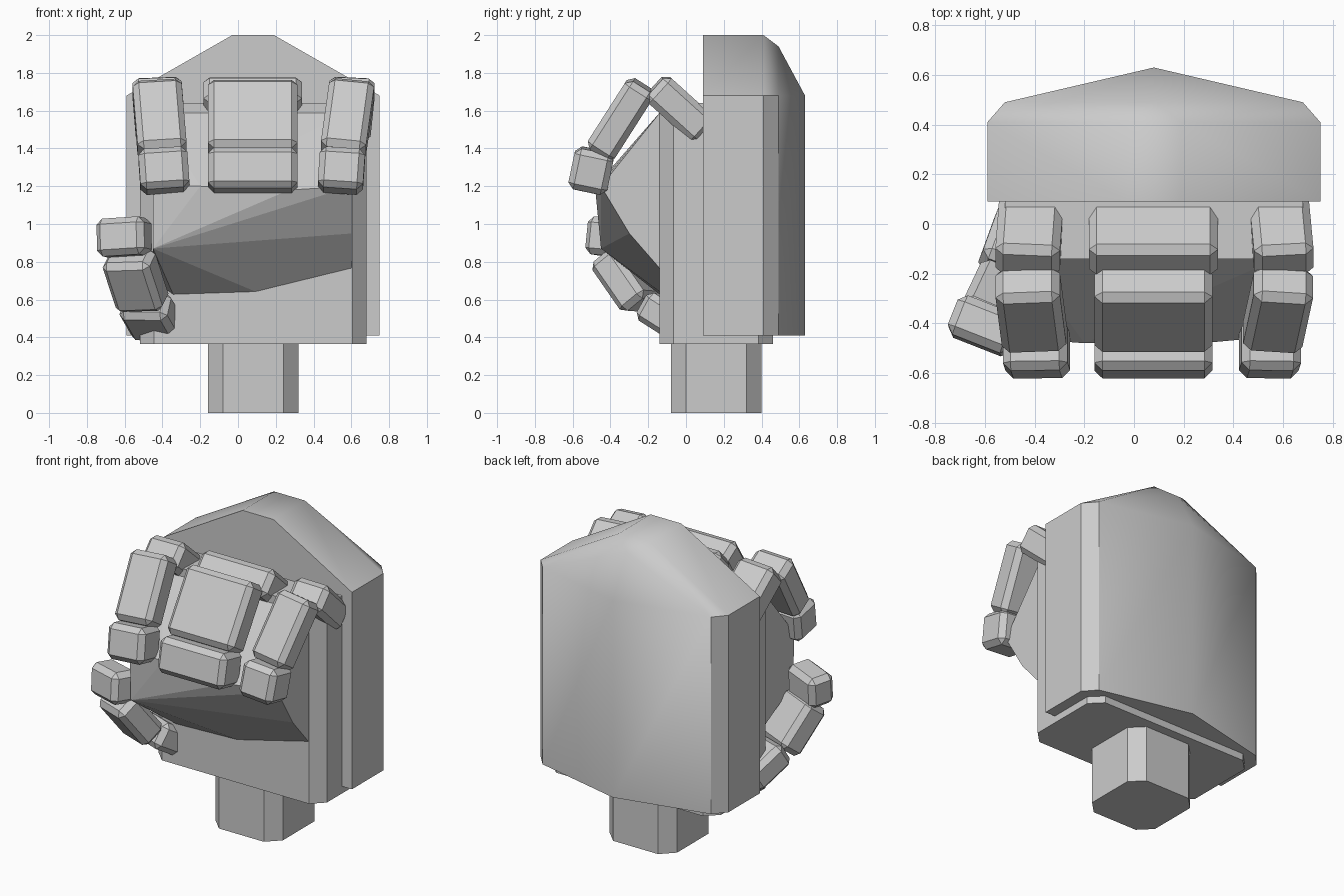
import bpy, bmesh, math
from mathutils import Vector, Matrix

if "Cube" in bpy.data.objects:
    bpy.data.objects.remove(bpy.data.objects["Cube"], do_unlink=True)

GREY = (0.6, 0.6, 0.6, 1)
metal = bpy.data.materials.new("plain grey")
metal.use_nodes = True
metal.diffuse_color = GREY
metal.node_tree.nodes["Principled BSDF"].inputs["Base Color"].default_value = GREY


def finish(name, bm, smooth=False):
    bmesh.ops.recalc_face_normals(bm, faces=bm.faces)
    mesh = bpy.data.meshes.new(name)
    bm.to_mesh(mesh)
    bm.free()
    mesh.materials.append(metal)
    obj = bpy.data.objects.new(name, mesh)
    bpy.context.collection.objects.link(obj)
    if smooth:
        bpy.ops.object.select_all(action='DESELECT')
        obj.select_set(True)
        bpy.context.view_layer.objects.active = obj
        bpy.ops.object.shade_smooth_by_angle(angle=math.radians(30))
    return obj


def hull(name, points, smooth=False):
    bm = bmesh.new()
    for p in points:
        bm.verts.new(p)
    result = bmesh.ops.convex_hull(bm, input=bm.verts)
    loose = [v for v in result["geom_interior"] if isinstance(v, bmesh.types.BMVert)]
    bmesh.ops.delete(bm, geom=loose, context='VERTS')
    bmesh.ops.dissolve_limit(bm, angle_limit=0.01, verts=bm.verts, edges=bm.edges)
    return finish(name, bm, smooth)


def chamfered_block(name, x0, x1, y0, y1, z0, z1, c):
    """Upright block with chamfered vertical corners."""
    outline = [(x0 + c, y0), (x1 - c, y0), (x1, y0 + c), (x1, y1 - c),
               (x1 - c, y1), (x0 + c, y1), (x0, y1 - c), (x0, y0 + c)]
    return hull(name, [(x, y, z) for x, y in outline for z in (z0, z1)])


def segment(name, start, end, width, thick, side=(1, 0, 0), bevel=0.032):
    """Bevelled block running from start to end, its width along side."""
    a, b = Vector(start), Vector(end)
    axis = (b - a).normalized()
    across = Vector(side)
    across = (across - axis * across.dot(axis)).normalized()
    depth = axis.cross(across)
    turn = Matrix((across, depth, axis)).transposed().to_4x4()
    size = Matrix.Diagonal((width, thick, (b - a).length, 1))
    bm = bmesh.new()
    bmesh.ops.create_cube(bm, size=1, matrix=Matrix.Translation((a + b) / 2) @ turn @ size)
    bmesh.ops.bevel(bm, geom=bm.edges[:], offset=bevel, segments=1, affect='EDGES')
    return finish(name, bm)


# Wrist and palm
chamfered_block("wrist", -0.16, 0.32, -0.08, 0.40, 0, 0.38, 0.08)
chamfered_block("palm", -0.52, 0.68, -0.14, 0.46, 0.365, 1.64, 0.075)

# Armoured back of the hand, with a peaked top and a central ridge
MID = 0.08
shell = [(MID, 0.63, 0.41), (MID, 0.63, 1.68), (MID, 0.49, 1.94)]
for s in (-1, 1):
    for y in (0.09, 0.41):
        shell += [(MID + s * x, y, z) for x, z in ((0.67, 0.41), (0.67, 1.68), (0.11, 2.0))]
    shell += [(MID + s * 0.6, 0.49, z) for z in (0.41, 1.68)]
hull("back_plate", shell, smooth=True)

# Faceted pad bulging out of the palm
hull("palm_pad", [
    (-0.45, -0.45, 0.87), (0.6, -0.30, 0.95), (0.6, -0.13, 0.755),
    (0.11, -0.13, 0.635), (-0.34, -0.13, 0.62), (-0.45, -0.13, 0.7),
    (-0.45, -0.46, 1.2), (-0.2, -0.48, 1.2), (0.27, -0.48, 1.18), (0.6, -0.45, 1.2),
    (-0.45, -0.13, 1.6), (0.6, -0.13, 1.6)])

# Curled fingers: width and x at the knuckle, middle joint and tip
fingers = {
    "index_finger": (0.26, -0.41, -0.43, -0.40, -0.385),
    "middle_finger": (0.475, 0.078, 0.078, 0.078, 0.078),
    "little_finger": (0.24, 0.58, 0.605, 0.555, 0.54),
}
for name, (w, xa, xb, xc, xd) in fingers.items():
    extra = 0.045 if name == "middle_finger" else 0
    segment(name + "_base", (xa, 0.10, 1.49), (xb, -0.165, 1.73), w + extra, 0.18)
    segment(name + "_middle", (xb, -0.23, 1.735), (xc, -0.46, 1.375), w, 0.17)
    segment(name + "_tip", (xc, -0.48, 1.39), (xd, -0.525, 1.175), w, 0.21)

# Thumb, turned outwards
across = (0.93, -0.37, 0)
segment("thumb_base", (-0.42, 0.02, 0.44), (-0.50, -0.20, 0.58), 0.27, 0.17, across)
segment("thumb_middle", (-0.50, -0.23, 0.57), (-0.585, -0.41, 0.83), 0.27, 0.17, across)
segment("thumb_tip", (-0.60, -0.42, 0.83), (-0.605, -0.40, 1.03), 0.27, 0.17, across)
